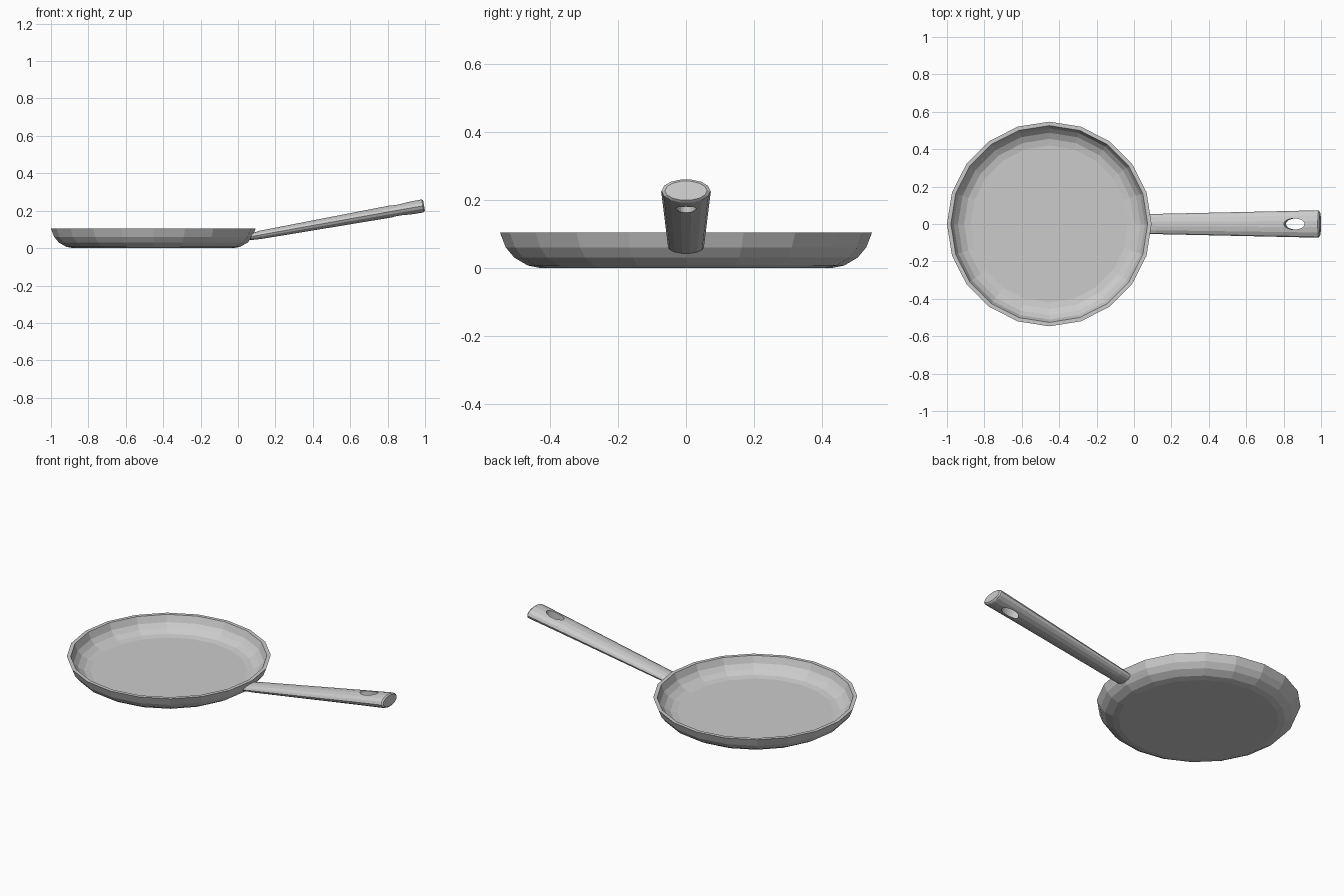
import bpy, bmesh
from math import sin, cos, pi, radians
from mathutils import Vector

if "Cube" in bpy.data.objects:
    bpy.data.objects.remove(bpy.data.objects["Cube"])


def loft(name, rings, closed_ends=True):
    """Skin a list of equal-length vertex rings and cap both ends."""
    bm = bmesh.new()
    loops = [[bm.verts.new(p) for p in ring] for ring in rings]
    n = len(loops[0])
    for a, b in zip(loops, loops[1:]):
        for i in range(n):
            j = (i + 1) % n
            bm.faces.new((a[i], a[j], b[j], b[i]))
    if closed_ends:
        bm.faces.new(loops[0])
        bm.faces.new(loops[-1])
    bmesh.ops.recalc_face_normals(bm, faces=bm.faces)
    mesh = bpy.data.meshes.new(name)
    bm.to_mesh(mesh)
    bm.free()
    obj = bpy.data.objects.new(name, mesh)
    bpy.context.collection.objects.link(obj)
    return obj


# Pan: 20-sided dish, profile runs from outer base over the rim to inner floor
CX, SIDES = -0.453, 20
profile = [(0.43, 0), (0.465, 0.007), (0.505, 0.03), (0.53, 0.06), (0.547, 0.104),
           (0.526, 0.104), (0.511, 0.065), (0.488, 0.04), (0.455, 0.022), (0.42, 0.016)]
loft("pan", [[(CX + r * cos(2 * pi * i / SIDES), r * sin(2 * pi * i / SIDES), z)
              for i in range(SIDES)] for r, z in profile])


# Handle: tapered oval sections (x, z, half width, half height, tilt)
def section(x, z, w, h, tilt, n=14):
    up = Vector((-sin(radians(tilt)), 0, cos(radians(tilt))))
    return [Vector((x, 0, z)) + Vector((0, w * cos(2 * pi * i / n), 0))
            + up * h * sin(2 * pi * i / n) for i in range(n)]


handle = loft("handle", [section(*s) for s in (
    (0.071, 0.062, 0.053, 0.021, -18),
    (0.12, 0.071, 0.054, 0.023, 10),
    (0.80, 0.193, 0.069, 0.033, 10),
    (0.978, 0.224, 0.073, 0.036, 10),
    (0.988, 0.226, 0.072, 0.035, 10),
    (0.995, 0.227, 0.062, 0.029, 10))])

# Hanging hole through the handle
bpy.ops.mesh.primitive_cylinder_add(vertices=24, radius=1, depth=1,
                                    location=(0.862, 0, 0.204), rotation=(0, radians(-10), 0))
cutter = bpy.context.object
cutter.name = "hole_cutter"
cutter.scale = (0.056, 0.03, 0.3)
cutter.hide_render = True
hole = handle.modifiers.new("hanging_hole", 'BOOLEAN')
hole.operation = 'DIFFERENCE'
hole.solver = 'EXACT'
hole.object = cutter
bpy.context.view_layer.objects.active = handle
bpy.ops.object.modifier_apply(modifier=hole.name)
bpy.data.objects.remove(cutter)
